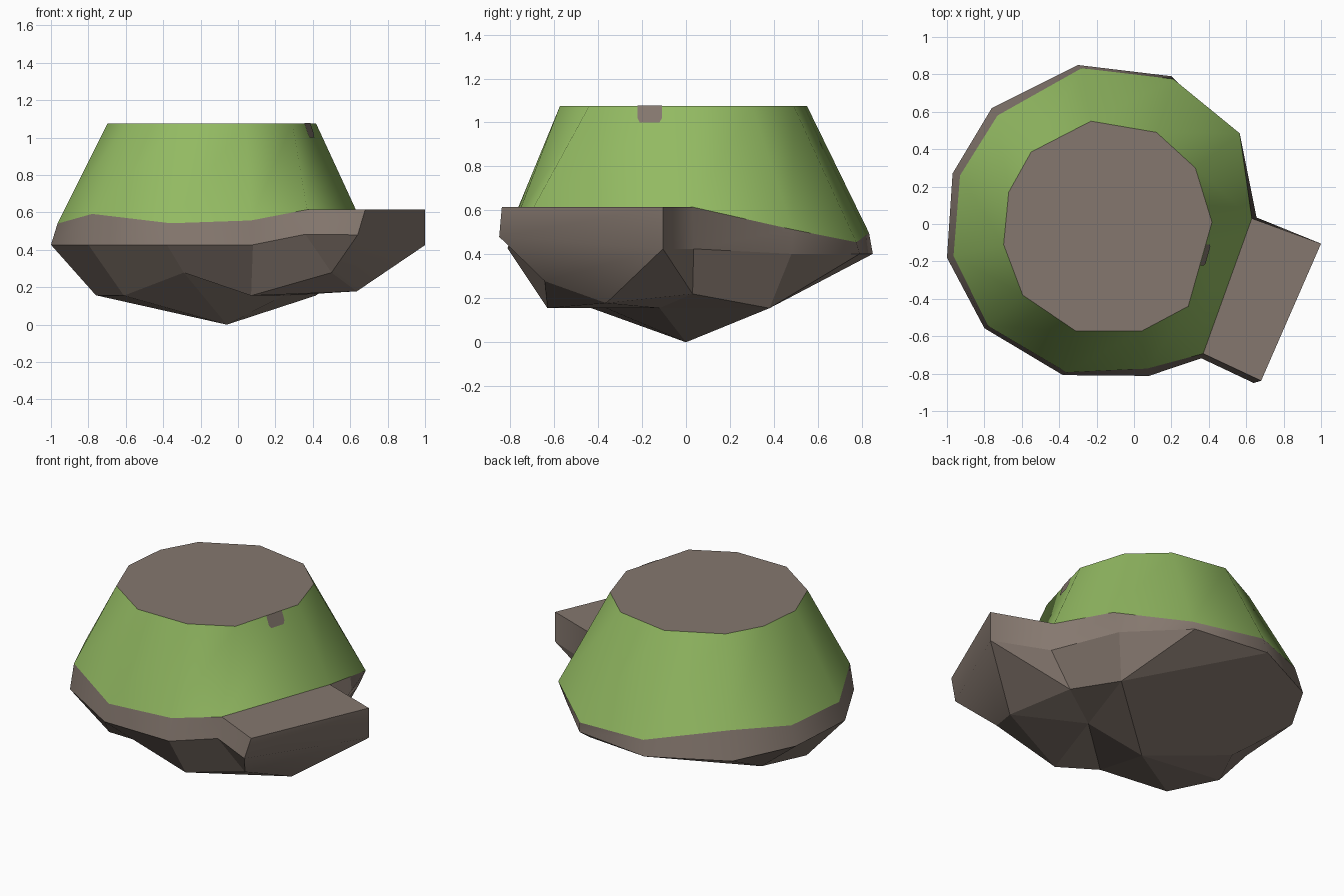
import bpy, bmesh, math
from mathutils import Vector

if "Cube" in bpy.data.objects:
    bpy.data.objects.remove(bpy.data.objects["Cube"])


def material(name, rgb):
    m = bpy.data.materials.new(name)
    m.diffuse_color = (*rgb, 1)
    m.use_nodes = True
    m.node_tree.nodes["Principled BSDF"].inputs["Base Color"].default_value = m.diffuse_color
    return m


BROWN = material("rock_brown", (0.235, 0.187, 0.158))
GREEN = material("grass_green", (0.29, 0.49, 0.122))


def build(name, verts, faces, mat, smooth=lambda i: False, angle=180):
    me = bpy.data.meshes.new(name)
    me.from_pydata(verts, [], faces)
    me.materials.append(mat)
    bm = bmesh.new()
    bm.from_mesh(me)
    bmesh.ops.recalc_face_normals(bm, faces=bm.faces)
    for f in bm.faces:
        f.smooth = smooth(f.index)
    for e in bm.edges:
        if len(e.link_faces) == 2:
            e.smooth = e.calc_face_angle(0) < math.radians(angle)
    bm.to_mesh(me)
    bm.free()
    ob = bpy.data.objects.new(name, me)
    bpy.context.collection.objects.link(ob)
    return ob


# Rings run counter-clockwise from the right-hand side
TOP_Z = 1.076
top = [(x, y, TOP_Z) for x, y in (
    (.417, .01), (.328, .30), (.12, .49), (-.23, .55), (-.55, .385), (-.67, .17),
    (-.697, -.11), (-.595, -.38), (-.31, -.573), (.04, -.573), (.29, -.44))]
grass = [(.63, .03, .615), (.565, .485, .513), (.21, .775, .455), (-.28, .833, .497),
         (-.73, .58, .583), (-.93, .26, .545), (-.965, -.17, .54), (-.78, -.545, .592),
         (-.36, -.793, .542), (.07, -.773, .557), (.37, -.693, .615)]
ledge = [(.68, -.838, .615), (1, -.105, .615)]
rim = [(.655, .035, .425), (.515, .48, .402), (.20, .79, .402), (-.30, .85, .402),
       (-.76, .62, .407), (-.97, .27, .427), (-1, -.18, .427), (-.80, -.557, .427),
       (-.38, -.808, .427), (.08, -.812, .427), (.36, -.718, .483), (.64, -.85, .48),
       (1, -.105, .425)]
keel = [(.415, .38, .155), (-.76, -.135, .157), (-.61, -.43, .155), (-.29, -.65, .278),
        (.07, -.63, .155), (.50, -.643, .278), (.635, -.363, .178), (.51, .03, .22),
        (.245, -.12, .155), (-.06, 0, 0), (-.63, .135, .155)]

# Grass slope: triangulated band between plateau edge and rock
n = len(grass)
tris = []
for i in range(n):
    j = (i + 1) % n
    tris += [(i, j, n + j), (i, n + j, n + i)]
build("grass_slope", grass + top, tris, GREEN, lambda i: True)

# Flat plateau on top
build("plateau_top", top, [tuple(range(n))], BROWN)

# Rock base: wall band with ledge, then faceted underside (w = rim, l = keel)
upper = grass + ledge
m = len(rim)
faces = [(i, (i + 1) % m, m + (i + 1) % m, m + i) for i in range(m)]
underside = ("w11 w12 l6 l5, w0 w1 l0 l7, w1 w2 l0, w2 w3 l0, w3 l10 l9 l0, "
             "w3 w4 w5 l10, w5 w6 l1 l10, l10 l1 l9, "
             "w6 w7 l2 l1, l1 l2 l9, w7 w8 l3 l2, l2 l3 l9, w8 w9 l4 l3, l3 l8 l9, "
             "l3 l4 l8, w9 w10 l5 l4, w10 w11 l5, l4 l5 l6, l4 l6 l8, "
             "w12 l7 l6, w12 w0 l7, l6 l7 l8, l7 l0 l8, l0 l9 l8")
for f in underside.split(","):
    faces.append(tuple(int(t[1:]) + (2 * m if t[0] == "l" else 0)
                       for t in reversed(f.split())))
faces.append((m + 10, m + 11, m + 12, m))
# The wall and the slope under the ledge shade as one soft surface
build("rock_base", rim + upper + keel, faces, BROWN, lambda i: i <= m, 60)

# Small rock patch lying on the slope just under the plateau edge
a, b, c = Vector(top[0]), Vector(top[10]), Vector(grass[10])
nrm = (b - a).cross(c - a).normalized()
if nrm.x < 0:
    nrm = -nrm
patch = []
for y, z in ((-.22, TOP_Z), (-.22, 1.02), (-.21, 1.0), (-.12, 1.0),
             (-.108, 1.02), (-.108, TOP_Z)):
    x = a.x - (nrm.y * (y - a.y) + nrm.z * (z - a.z)) / nrm.x
    patch.append(Vector((x, y, z)) + nrm * 0.003)
build("rock_patch", patch, [(0, 1, 2, 3, 4, 5)], BROWN)
